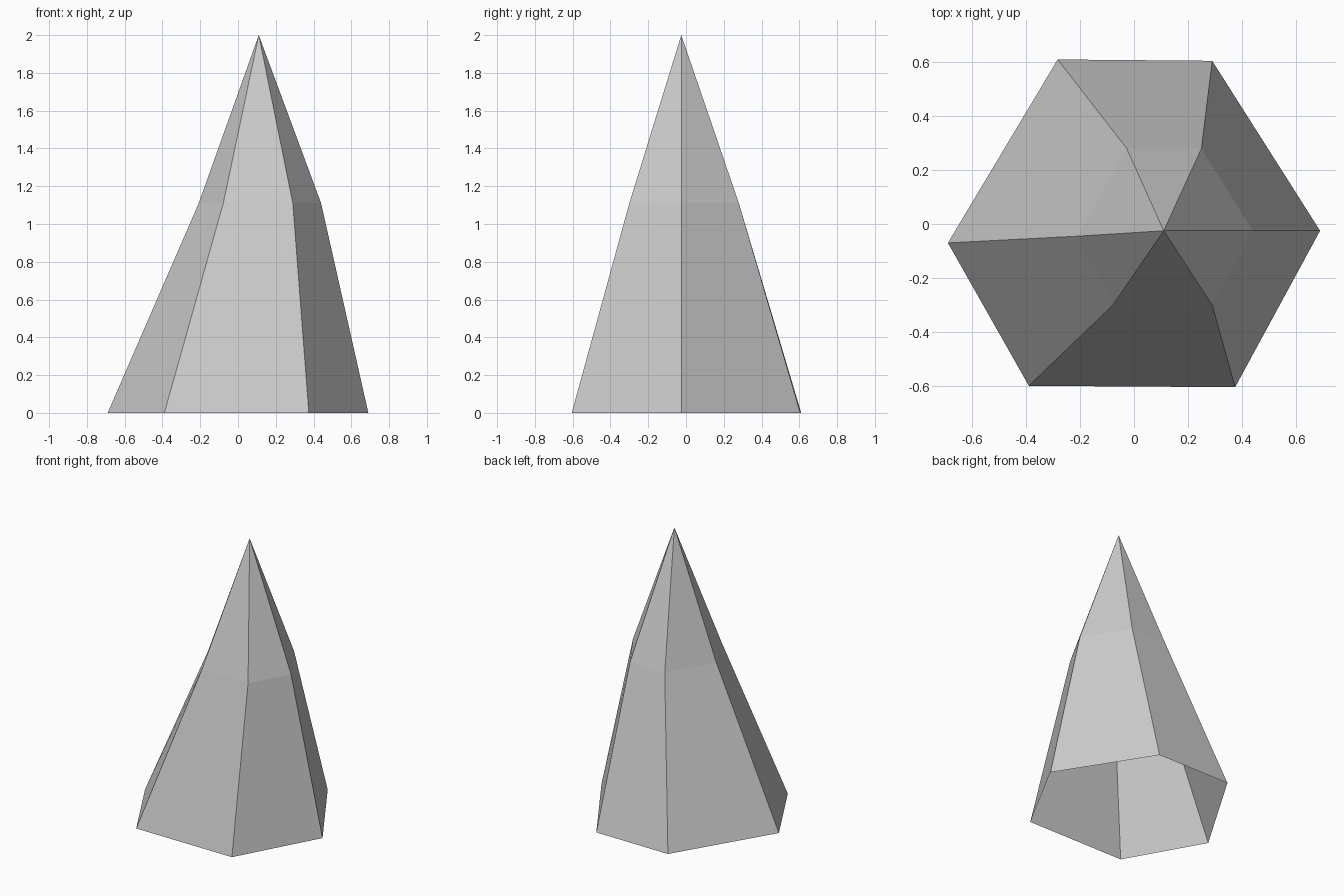
import bpy, bmesh

if "Cube" in bpy.data.objects:
    bpy.data.objects.remove(bpy.data.objects["Cube"])

# six-sided faceted spire, open underneath: base ring, bend ring, off-centre tip
base = [(-0.69, -0.07), (-0.39, -0.60), (0.375, -0.605),
        (0.69, -0.025), (0.29, 0.605), (-0.283, 0.61)]
bend = [(-0.208, -0.045), (-0.078, -0.30), (0.29, -0.30),
        (0.44, -0.025), (0.25, 0.28), (-0.027, 0.28)]

bm = bmesh.new()
lower = [bm.verts.new((x, y, 0)) for x, y in base]
upper = [bm.verts.new((x, y, 1.11)) for x, y in bend]
tip = bm.verts.new((0.11, -0.025, 2))

# lower side panels and upper tip facets
for i in range(6):
    j = (i + 1) % 6
    bm.faces.new((lower[i], lower[j], upper[j], upper[i]))
    bm.faces.new((upper[i], upper[j], tip))

mesh = bpy.data.meshes.new("spire")
bm.to_mesh(mesh)
bm.free()
bpy.context.collection.objects.link(bpy.data.objects.new("spire", mesh))
